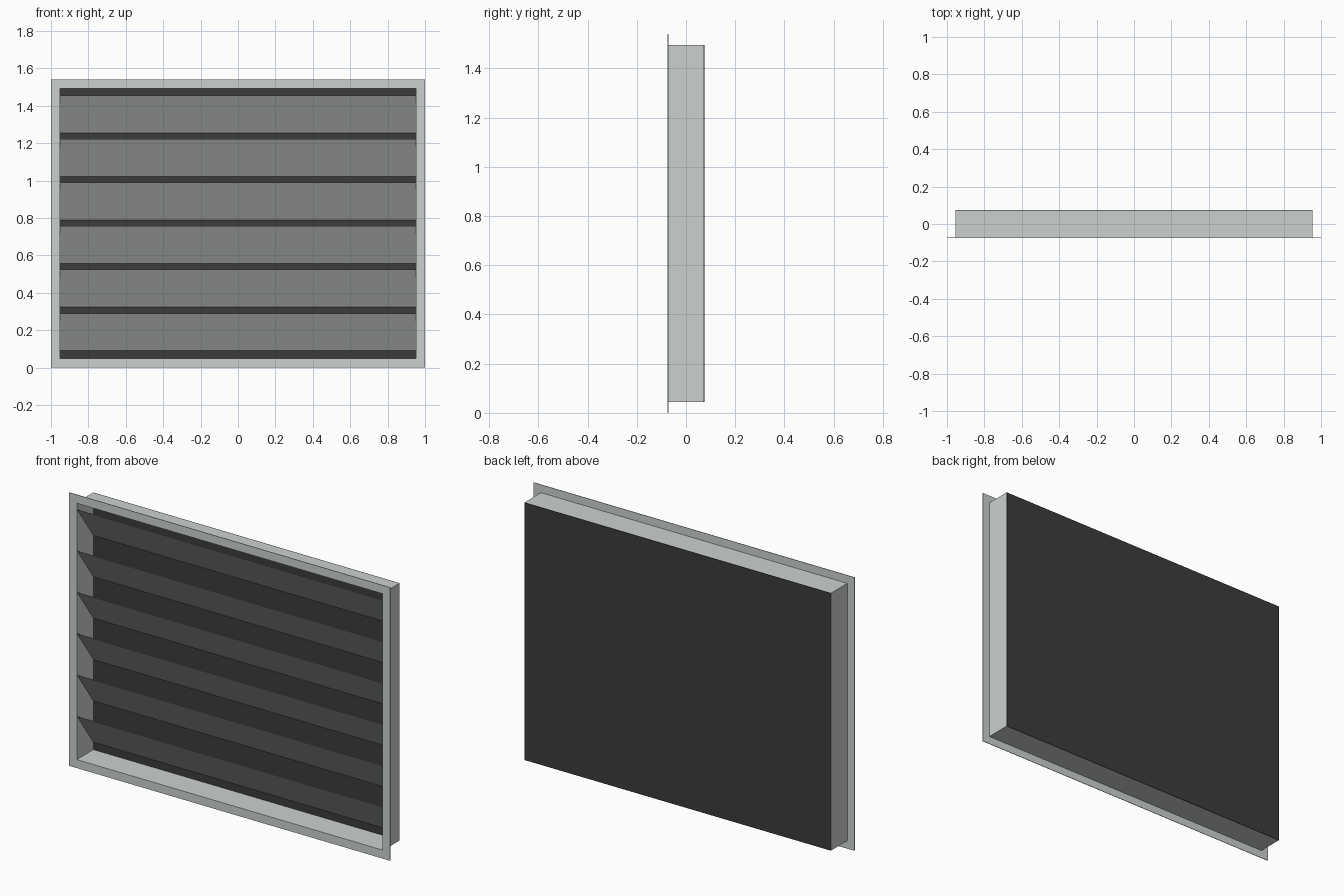
import bpy
import bmesh

cube = bpy.data.objects.get("Cube")
if cube:
    bpy.data.objects.remove(cube, do_unlink=True)

WIDTH, HEIGHT = 2.0, 1.54
BORDER = 0.045            # flange overhang around the duct
FRONT, BACK = -0.075, 0.075
SHEET = 0.003             # sheet metal thickness
HALF = WIDTH / 2 - BORDER
LOW, HIGH = BORDER, HEIGHT - BORDER


def make_material(name, rgb):
    mat = bpy.data.materials.new(name)
    mat.use_nodes = True
    color = (*rgb, 1.0)
    mat.diffuse_color = color
    mat.node_tree.nodes["Principled BSDF"].inputs["Base Color"].default_value = color
    return mat


metal = make_material("light grey metal", (0.60, 0.64, 0.62))
dark = make_material("dark backing", (0.045, 0.045, 0.045))


def finish(name, bm, mat):
    bmesh.ops.recalc_face_normals(bm, faces=bm.faces)
    mesh = bpy.data.meshes.new(name)
    bm.to_mesh(mesh)
    bm.free()
    mesh.materials.append(mat)
    obj = bpy.data.objects.new(name, mesh)
    bpy.context.collection.objects.link(obj)
    return obj


def rect(half_x, low, high, y):
    return [(-half_x, y, low), (half_x, y, low), (half_x, y, high), (-half_x, y, high)]


def ring(name, half_x, low, high, wall, y0, y1, mat):
    """Rectangular frame with a given wall width, running from y0 to y1."""
    bm = bmesh.new()
    inner = (half_x - wall, low + wall, high - wall)
    loops = [rect(half_x, low, high, y0), rect(half_x, low, high, y1),
             rect(*inner, y1), rect(*inner, y0)]
    loops = [[bm.verts.new(p) for p in loop] for loop in loops]
    for k in range(4):
        a, b = loops[k], loops[(k + 1) % 4]
        for i in range(4):
            j = (i + 1) % 4
            bm.faces.new((a[i], a[j], b[j], b[i]))
    return finish(name, bm, mat)


def prism(name, profile, half_x, mat):
    """Side profile of (y, z) points stretched across the width."""
    bm = bmesh.new()
    face = bm.faces.new([bm.verts.new((-half_x, y, z)) for y, z in profile])
    new = bmesh.ops.extrude_face_region(bm, geom=[face])["geom"]
    verts = [v for v in new if isinstance(v, bmesh.types.BMVert)]
    bmesh.ops.translate(bm, verts=verts, vec=(2 * half_x, 0, 0))
    return finish(name, bm, mat)


# Front flange and the duct sleeve behind it
ring("front_flange", WIDTH / 2, 0, HEIGHT, BORDER + SHEET, FRONT, FRONT + SHEET, metal)
ring("duct_sleeve", HALF, LOW, HIGH, SHEET, FRONT + SHEET, BACK - SHEET, metal)

# Dark panel closing the back
y0, y1 = BACK - SHEET, BACK
prism("back_panel", [(y0, LOW), (y1, LOW), (y1, HIGH), (y0, HIGH)], HALF, dark)

# Slats: high at the front, sloping down to the back panel
slat_front, slat_back = FRONT + SHEET, BACK - SHEET
for n in range(6):
    top = 1.455 - n * 0.233
    bottom = top - 0.2
    prism(f"slat_{n + 1}",
          [(slat_front, top), (slat_back, bottom),
           (slat_back, bottom + SHEET), (slat_front + SHEET, top)],
          HALF - SHEET, metal)
